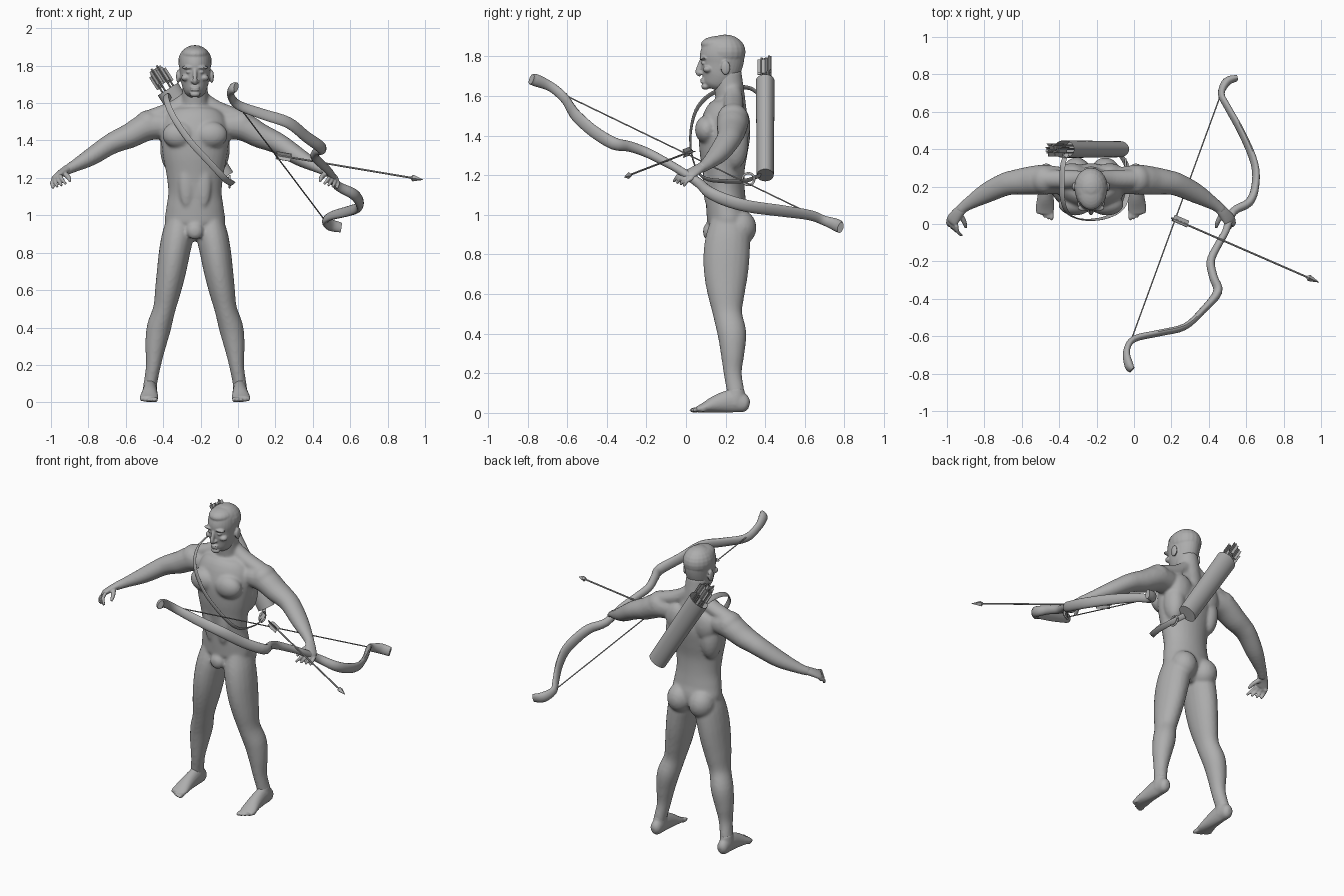
import bpy, bmesh, math
from mathutils import Vector, Matrix

cube = bpy.data.objects.get("Cube")
if cube:
    bpy.data.objects.remove(cube, do_unlink=True)

BODY_X = -0.23                      # midplane of the figure
X, Y, Z = Vector((1, 0, 0)), Vector((0, 1, 0)), Vector((0, 0, 1))

grey = bpy.data.materials.new("plain grey")
grey.use_nodes = True
grey.diffuse_color = (0.42, 0.42, 0.42, 1)
grey.node_tree.nodes["Principled BSDF"].inputs["Base Color"].default_value = grey.diffuse_color


def smooth_path(rows, steps=4):
    """Catmull-Rom through rows of (x, y, z, half width, half depth)."""
    pts = [Vector(r) for r in rows]
    pts = [pts[0]] + pts + [pts[-1]]
    out = []
    for a, b, c, d in zip(pts, pts[1:], pts[2:], pts[3:]):
        for i in range(steps):
            t = i / steps
            out.append(b + (c - a) * (t / 2) + (a * 2 - b * 5 + c * 4 - d) * (t * t / 2)
                       + (b * 3 - a - c * 3 + d) * (t ** 3 / 2))
    return out + [pts[-1]]


def loft(bm, rows, ref=X, sides=20, mirror=False):
    """Skin ellipses along a path; ref is the width direction or a function of position."""
    path = smooth_path(rows)
    spots = [Vector(p[:3]) for p in path]
    rings = []
    for i, (p, c) in enumerate(zip(path, spots)):
        tangent = (spots[min(i + 1, len(spots) - 1)] - spots[max(i - 1, 0)]).normalized()
        u = ref(c) if callable(ref) else ref
        u = (u - tangent * u.dot(tangent)).normalized()
        v = tangent.cross(u)
        ring = []
        for k in range(sides):
            angle = math.tau * k / sides
            ring.append(bm.verts.new(c + u * (p[3] * math.cos(angle)) + v * (p[4] * math.sin(angle))))
        rings.append(ring)
    for low, high in zip(rings, rings[1:]):
        for k in range(sides):
            n = (k + 1) % sides
            bm.faces.new((low[k], low[n], high[n], high[k]))
    bm.faces.new(rings[0])
    bm.faces.new(rings[-1])
    if mirror:
        loft(bm, [(-r[0], *r[1:]) for r in rows], ref, sides)


def blob(bm, centre, radii, mirror=False):
    place = Matrix.Translation(centre) @ Matrix.Diagonal((*radii, 1))
    bmesh.ops.create_uvsphere(bm, u_segments=20, v_segments=12, radius=1, matrix=place)
    if mirror:
        blob(bm, (-centre[0], *centre[1:]), radii)


def aim(point, direction):
    return Matrix.Translation(point) @ direction.to_track_quat('Z', 'Y').to_matrix().to_4x4()


def finish(name, bm, x=0, voxel=None, relax=0):
    bmesh.ops.recalc_face_normals(bm, faces=bm.faces)
    mesh = bpy.data.meshes.new(name)
    bm.to_mesh(mesh)
    bm.free()
    mesh.materials.append(grey)
    obj = bpy.data.objects.new(name, mesh)
    obj.location.x = x
    bpy.context.collection.objects.link(obj)
    bpy.ops.object.select_all(action='DESELECT')
    obj.select_set(True)
    bpy.context.view_layer.objects.active = obj
    if voxel:
        remesh = obj.modifiers.new("fuse", 'REMESH')
        remesh.mode, remesh.voxel_size, remesh.use_smooth_shade = 'VOXEL', voxel, True
        soften = obj.modifiers.new("soften", 'SMOOTH')
        soften.factor, soften.iterations = 0.5, relax
    else:
        bpy.ops.object.shade_smooth_by_angle(angle=math.radians(40))
    return obj


# Body: torso and neck
bm = bmesh.new()
loft(bm, [(0, .2, .87, .06, .06), (0, .215, .95, .155, .105), (0, .205, 1.03, .155, .103),
          (0, .197, 1.12, .143, .1), (0, .19, 1.22, .153, .106), (0, .19, 1.32, .172, .122),
          (0, .195, 1.42, .182, .13), (0, .2, 1.5, .17, .11), (0, .22, 1.56, .13, .08),
          (0, .22, 1.6, .07, .06)], sides=32)
loft(bm, [(0, .23, 1.5, .08, .08), (0, .222, 1.6, .073, .075), (0, .205, 1.72, .066, .075)])
loft(bm, [(.03, .24, 1.63, .04, .04), (.11, .24, 1.57, .05, .045), (.24, .24, 1.52, .05, .045)], Y, mirror=True)
# Body: chest, shoulder, back and hip muscles
blob(bm, (.085, .105, 1.43), (.09, .06, .072), True)
blob(bm, (.25, .237, 1.487), (.075, .08, .075), True)
blob(bm, (.125, .245, 1.36), (.062, .07, .13), True)
blob(bm, (.1, .28, 1.45), (.075, .045, .09), True)
blob(bm, (.045, .11, 1.17), (.042, .025, .13), True)
blob(bm, (.077, .272, .935), (.08, .084, .09), True)
blob(bm, (0, .115, .915), (.045, .03, .045))
# Body: arms
loft(bm, [(.14, .23, 1.48, .07, .07), (.25, .237, 1.475, .08, .075), (.345, .23, 1.427, .074, .067),
          (.41, .223, 1.4, .066, .06), (.465, .21, 1.372, .062, .055), (.56, .165, 1.31, .054, .047),
          (.66, .105, 1.255, .034, .03), (.705, .068, 1.232, .028, .025)], Y, mirror=True)
# Body: legs
loft(bm, [(.085, .215, 1, .06, .08), (.092, .212, .9, .083, .11), (.11, .205, .8, .083, .117),
          (.126, .202, .7, .078, .111), (.144, .203, .6, .07, .094), (.164, .21, .5, .06, .074),
          (.193, .232, .4, .065, .073), (.211, .235, .3, .055, .06), (.222, .236, .2, .04, .046),
          (.238, .252, .1, .036, .044), (.24, .255, .05, .036, .042)], mirror=True)
blob(bm, (.163, .16, .53), (.035, .028, .045), True)
finish("body", bm, BODY_X, .009, 6)

# Head with hair, ears and face
bm = bmesh.new()
loft(bm, [(0, .14, 1.633, .025, .045), (0, .148, 1.655, .052, .068), (0, .167, 1.7, .071, .092),
          (0, .18, 1.76, .08, .107), (0, .183, 1.81, .085, .112), (0, .185, 1.86, .078, .098),
          (0, .185, 1.89, .056, .072), (0, .185, 1.905, .015, .02)], sides=32)
blob(bm, (0, .197, 1.822), (.09, .104, .088))
blob(bm, (0, .165, 1.86), (.072, .09, .043))
blob(bm, (.09, .2, 1.742), (.011, .024, .036), True)
blob(bm, (.036, .086, 1.79), (.036, .018, .009), True)
blob(bm, (.034, .091, 1.766), (.015, .015, .009), True)
blob(bm, (.05, .11, 1.735), (.024, .025, .018), True)
loft(bm, [(0, .086, 1.79, .012, .012), (0, .07, 1.75, .011, .014),
          (0, .062, 1.72, .013, .015), (0, .076, 1.706, .012, .012)])
blob(bm, (.013, .077, 1.715), (.01, .012, .009), True)
for height in (1.683, 1.67):
    blob(bm, (0, .085, height), (.026, .014, .006))
blob(bm, (0, .098, 1.648), (.028, .021, .017))
finish("head", bm, BODY_X, .005, 2)

# Hands: palm, fanned fingers and thumb
bm = bmesh.new()
across = Vector((.6, .7, -.3)).normalized()
loft(bm, [(.675, .095, 1.248, .027, .024), (.71, .06, 1.23, .032, .02),
          (.74, .02, 1.205, .037, .017), (.742, .008, 1.195, .03, .011)],
     lambda c: across if c.x > 0 else Vector((-across.x, across.y, across.z)), mirror=True)
for i in range(4):
    t = i / 3
    knuckle = Vector((.72, -.008, 1.214)).lerp(Vector((.758, .036, 1.186)), t)
    tip = Vector((.69, -.062, 1.166)).lerp(Vector((.757, -.012, 1.143)), t)
    bend = knuckle.lerp(tip, .5) + Vector((.008, -.006, .006))
    loft(bm, [(*knuckle, .011, .011), (*bend, .01, .01), (*tip, .007, .007)], Y, 12, True)
loft(bm, [(.7, .05, 1.225, .015, .015), (.678, .012, 1.205, .013, .013),
          (.668, -.02, 1.183, .008, .008)], Z, 12, True)
finish("hands", bm, BODY_X, .005, 2)

# Feet with toes
bm = bmesh.new()
loft(bm, [(.24, .32, .04, .014, .018), (.24, .3, .045, .033, .042), (.24, .24, .06, .037, .058),
          (.242, .16, .047, .042, .046), (.246, .09, .026, .05, .025), (.247, .055, .017, .046, .015)],
     mirror=True)
loft(bm, [(.238, .252, .12, .034, .042), (.24, .25, .07, .038, .05), (.24, .24, .04, .036, .05)], mirror=True)
for i in range(5):
    size = .014 - .0013 * i
    blob(bm, (.21 + .019 * i, .045 + .005 * i * i / 2, .014), (size * .85, size * 2, size), True)
finish("feet", bm, BODY_X, .006, 3)

# Bow: recurved limbs with thick curled tips
bm = bmesh.new()
flat = Vector((.28, .34, .9)).normalized()
loft(bm, [(-.01, -.78, 1.685, .028, .016), (-.027, -.755, 1.678, .032, .023), (-.04, -.68, 1.645, .025, .017),
          (0, -.615, 1.59, .026, .017), (.135, -.583, 1.54, .03, .016), (.27, -.55, 1.495, .032, .017),
          (.365, -.465, 1.42, .032, .018), (.447, -.365, 1.36, .032, .024), (.425, -.285, 1.345, .027, .022),
          (.41, -.2, 1.315, .025, .022), (.445, -.12, 1.275, .023, .02), (.49, -.04, 1.23, .021, .019),
          (.53, .065, 1.16, .025, .022), (.615, .115, 1.115, .03, .023), (.648, .2, 1.075, .032, .02),
          (.645, .32, 1.042, .032, .018), (.58, .48, 1.02, .031, .016), (.5, .625, .998, .027, .016),
          (.467, .695, .972, .025, .017), (.495, .76, .948, .032, .023), (.55, .78, .935, .028, .015)],
     flat, 16)
finish("bow", bm)


def rod(bm, start, end, r1, r2=None, sides=8):
    d = end - start
    bmesh.ops.create_cone(bm, cap_ends=True, segments=sides, radius1=r1, radius2=r1 if r2 is None else r2,
                          depth=d.length, matrix=aim((start + end) / 2, d))


def feathers(bm, start, direction, length, reach):
    """Three thin vanes around a shaft."""
    for k in range(3):
        turn = Matrix.Rotation(math.tau * k / 3, 4, 'Z') @ Matrix.Translation((reach / 2, 0, length / 2))
        bmesh.ops.create_cube(bm, size=1, matrix=aim(start, direction) @ turn
                              @ Matrix.Diagonal((reach, .003, length, 1)))


bm = bmesh.new()
rod(bm, Vector((-.035, -.675, 1.635)), Vector((.463, .69, .975)), .0035)
finish("bow_string", bm)

# Nocked arrow
bm = bmesh.new()
nock, point = Vector((.2, .032, 1.323)), Vector((.99, -.312, 1.19))
along = (point - nock).normalized()
rod(bm, nock, point - along * .06, .005)
rod(bm, point - along * .075, point - along * .06, .005, .018, 4)
rod(bm, point - along * .06, point, .018, .001, 4)
feathers(bm, nock + along * .01, along, .085, .024)
finish("arrow", bm)

# Quiver: oval tube, hollow at the mouth
bottom, mouth = Vector((-.075, .4, 1.2)), Vector((-.375, .4, 1.675))
axis = (mouth - bottom).normalized()
side = axis.cross(Y)
frame = Matrix((side, Y, axis)).transposed().to_4x4()
bm = bmesh.new()
bmesh.ops.create_cone(bm, cap_ends=True, segments=32, radius1=.058, radius2=.064, depth=(mouth - bottom).length)
lid = max(bm.faces, key=lambda f: f.calc_center_median().z)
bmesh.ops.inset_region(bm, faces=[lid], thickness=.007)
bmesh.ops.translate(bm, verts=lid.verts, vec=(0, 0, -.1))
bm.transform(Matrix.Translation((bottom + mouth) / 2) @ frame @ Matrix.Diagonal((1, .74, 1, 1)))
finish("quiver", bm)

# Spare arrows
bm = bmesh.new()
for i in range(6):
    angle = math.tau * i / 6
    foot = mouth + side * (.034 * math.cos(angle)) + Y * (.022 * math.sin(angle))
    top = foot + axis * (.115 + .012 * (i % 3))
    rod(bm, foot - axis * .15, top, .005)
    feathers(bm, top - axis * .09, axis, .08, .02)
finish("spare_arrows", bm)

# Strap over the right shoulder, with a ring near its lower end
bm = bmesh.new()
middle = Vector((-.22, .2, 1.42))
route = [(-.36, .375, 1.6), (-.38, .32, 1.64), (-.385, .22, 1.64), (-.38, .12, 1.605), (-.345, .05, 1.525),
         (-.26, .022, 1.4), (-.15, .035, 1.28), (-.065, .085, 1.19), (-.03, .19, 1.17),
         (-.035, .3, 1.172), (-.075, .375, 1.2)]
loft(bm, [(*p, .004, .017) for p in route], lambda c: c - middle, 12)
finish("strap", bm)

bm = bmesh.new()
ring = []
for i in range(13):
    angle = math.tau * i / 12
    ring.append((-.045, .315 + .03 * math.cos(angle), 1.18 + .03 * math.sin(angle), .006, .006))
loft(bm, ring, X, 10)
finish("strap_ring", bm)
